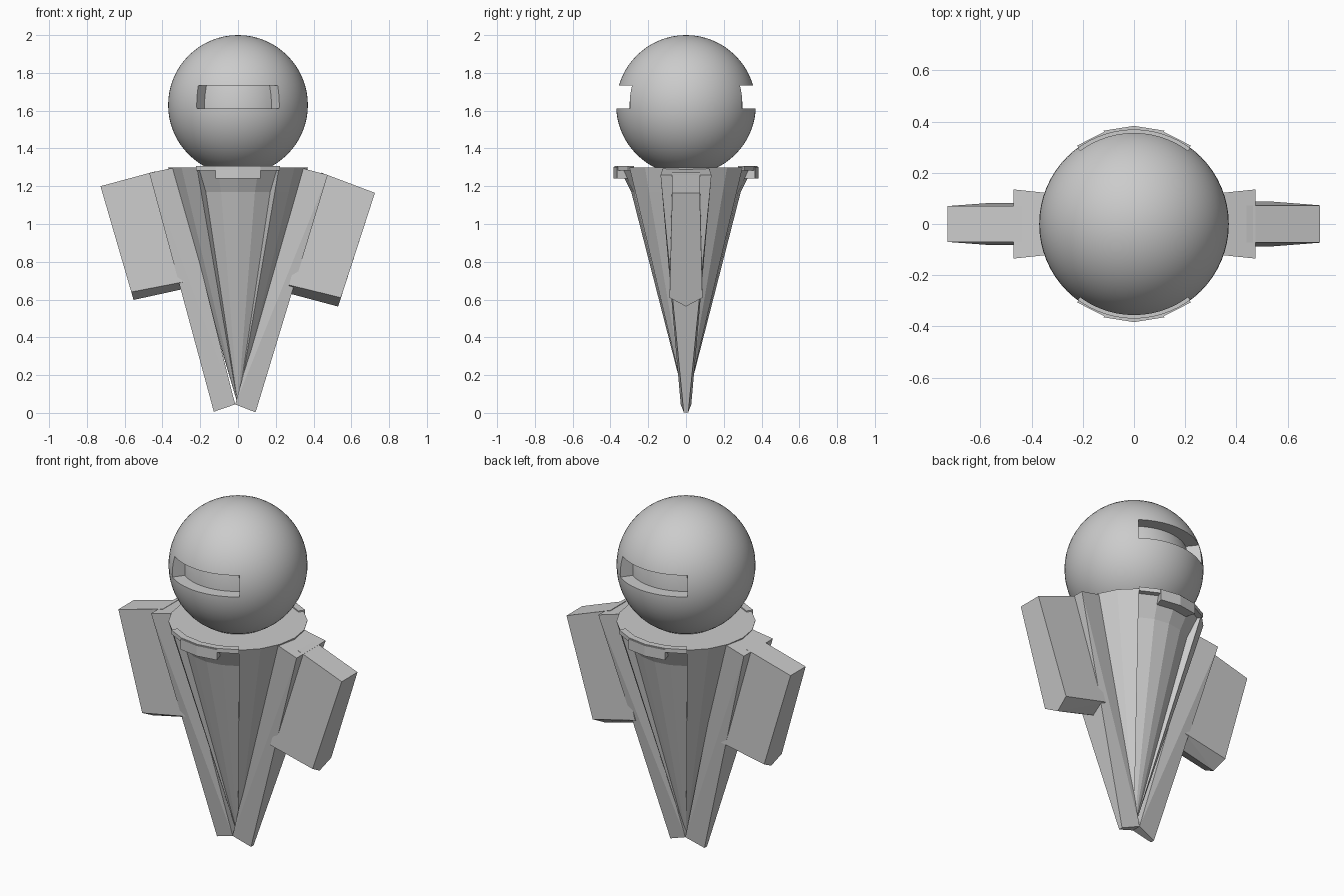
import bpy, bmesh
from math import sin, cos, radians

if "Cube" in bpy.data.objects:
    bpy.data.objects.remove(bpy.data.objects["Cube"])


def finish(name, bm):
    bmesh.ops.remove_doubles(bm, verts=bm.verts, dist=0.0005)
    bmesh.ops.recalc_face_normals(bm, faces=bm.faces)
    me = bpy.data.meshes.new(name)
    bm.to_mesh(me)
    bm.free()
    ob = bpy.data.objects.new(name, me)
    bpy.context.collection.objects.link(ob)
    return ob


def polar(r, deg, z):
    return (r * cos(radians(deg)), r * sin(radians(deg)), z)


def arc_block(name, profile, middle, half, steps):
    """Sweep a closed (radius, z) profile around z, centred on one angle."""
    bm = bmesh.new()
    cols = []
    for i in range(steps + 1):
        a = middle - half + 2 * half * i / steps
        cols.append([bm.verts.new(polar(r, a, z)) for r, z in profile])
    n = len(profile)
    for c, d in zip(cols, cols[1:]):
        for j in range(n):
            k = (j + 1) % n
            bm.faces.new((c[j], c[k], d[k], d[j]))
    bm.faces.new(cols[0])
    bm.faces.new(cols[-1])
    return finish(name, bm)


def hull(name, points):
    """Solid from (x, y half width, z) points mirrored front to back."""
    bm = bmesh.new()
    for x, y, z in points:
        for s in ((1, -1) if y else (1,)):
            bm.verts.new((x, s * y, z))
    res = bmesh.ops.convex_hull(bm, input=bm.verts)
    bmesh.ops.dissolve_limit(bm, angle_limit=radians(1), verts=bm.verts, edges=bm.edges)
    return finish(name, bm)


# Head: smooth ball with recessed slots at front and back
bpy.ops.mesh.primitive_uv_sphere_add(segments=64, ring_count=32, radius=0.37, location=(0, 0, 1.63))
head = bpy.context.object
head.name = "head"
slot = [(0.299, 1.612), (0.45, 1.612), (0.45, 1.732), (0.283, 1.732), (0.297, 1.672)]
for side, ang in (("front", -90), ("back", 90)):
    cutter = arc_block(side + "_slot_cutter", slot, ang, 36.3, 14)
    cutter.hide_render = True
    mod = head.modifiers.new("slot", 'BOOLEAN')
    mod.operation = 'DIFFERENCE'
    mod.solver = 'EXACT'
    mod.object = cutter
    bpy.ops.object.modifier_apply(modifier=mod.name)
    bpy.data.objects.remove(cutter)
bpy.ops.object.shade_smooth_by_angle(angle=radians(30))

# Body: 20-sided cone, with sunken panels at front and back
outer = [(0.37, 1.3), (0.332, 1.17), (0, 0.04)]
panel = [(0.355, 1.3), (0.29, 1.17), (0, 0.04)]
columns = []
for start in (-36, 144):
    columns += [(start + 18 * i, outer) for i in range(5)]
    columns = columns
columns = []
for middle in (0, 180):
    columns += [(middle + a, outer) for a in range(-54, 55, 18)]
    columns += [(middle + 90 + a, panel) for a in range(-36, 37, 18)]
bm = bmesh.new()
cols = [[bm.verts.new(polar(r, a, z)) for r, z in prof] for a, prof in columns]
for i, c in enumerate(cols):
    d = cols[(i + 1) % len(cols)]
    bm.faces.new((c[0], c[1], d[1], d[0]))
    bm.faces.new((c[1], c[2], d[2], d[1]))
bm.faces.new([c[0] for c in cols])
finish("cone_body", bm)

# Rim lips and centre tabs above the panels
for side, ang in (("front", -90), ("back", 90)):
    arc_block(side + "_rim", [(0.34, 1.283), (0.378, 1.283), (0.378, 1.307), (0.34, 1.307)], ang, 36, 4)
    arc_block(side + "_tab", [(0.325, 1.24), (0.383, 1.24), (0.383, 1.302), (0.325, 1.302)], ang, 18, 2)

# Side ribs running down to the tip
hull("right_rib", [(0.33, 0.12, 1.298), (0.475, 0.135, 1.26),
                   (0.093, 0.012, 0.003), (-0.015, 0.028, 0.045)])
hull("left_rib", [(-0.33, 0.12, 1.3), (-0.47, 0.135, 1.27),
                  (-0.128, 0.012, 0.006), (-0.015, 0.028, 0.045)])

# Arms: slabs with a ridged lower end
hull("right_arm", [(0.44, 0.073, 1.272), (0.725, 0.073, 1.165), (0.545, 0.087, 0.61),
                   (0.27, 0.087, 0.677), (0.53, 0, 0.563), (0.26, 0, 0.635)])
hull("left_arm", [(-0.44, 0.07, 1.278), (-0.728, 0.07, 1.2), (-0.565, 0.082, 0.64),
                  (-0.28, 0.082, 0.695), (-0.553, 0, 0.598), (-0.27, 0, 0.66)])
